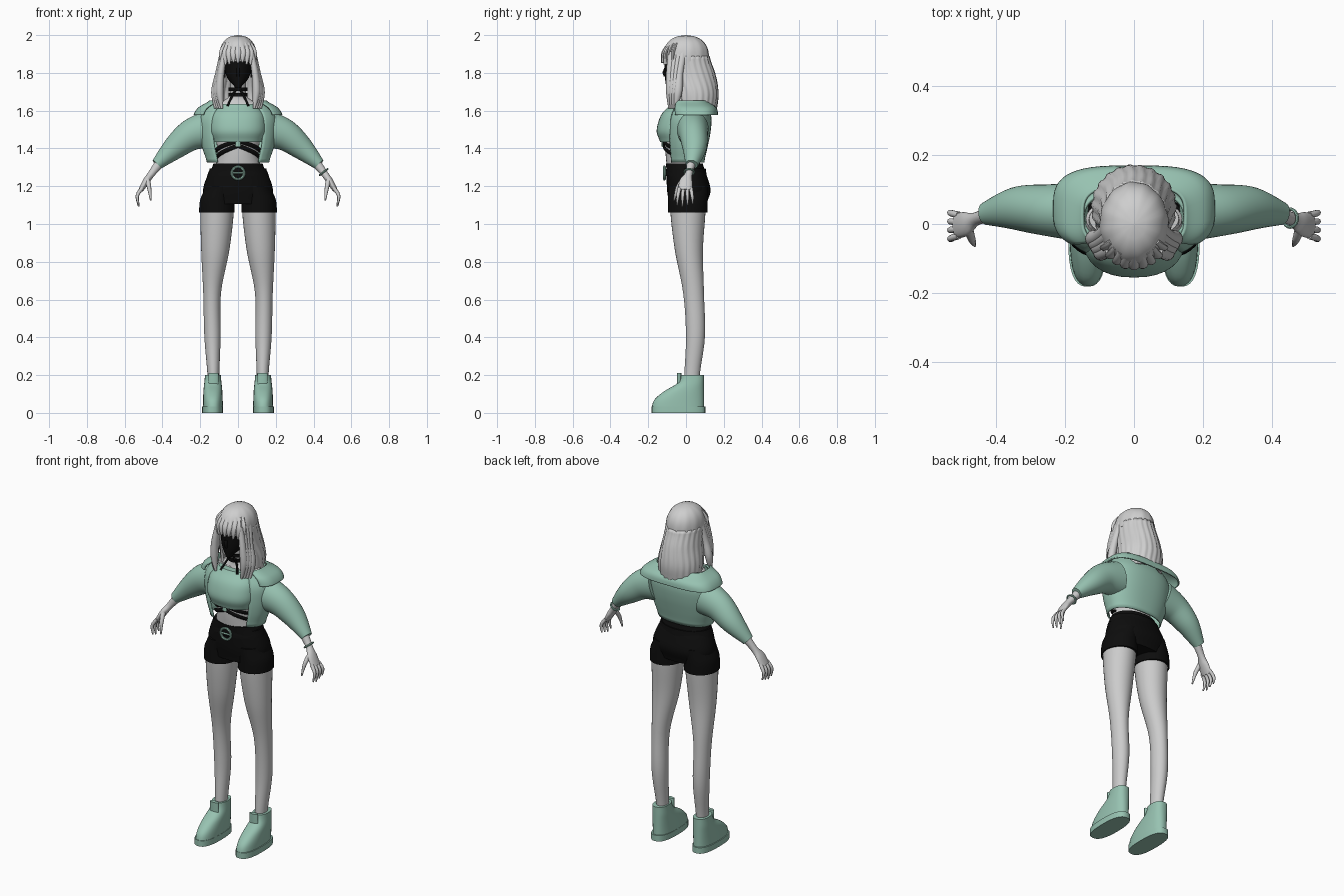
import bpy, bmesh, math
from mathutils import Vector

cube = bpy.data.objects.get("Cube")
if cube:
    bpy.data.objects.remove(cube)


def material(name, red, green, blue):
    mat = bpy.data.materials.new(name)
    mat.use_nodes = True
    colour = (red, green, blue, 1)
    mat.diffuse_color = colour
    mat.node_tree.nodes["Principled BSDF"].inputs["Base Color"].default_value = colour
    return mat


SKIN = material("pale_skin", .6, .6, .6)
HAIR = material("silver_hair", .62, .62, .62)
GREEN = material("sage_green", .31, .54, .44)
BLACK = material("black", .004, .004, .004)


def sample(values, t):
    """Value at t of a constant, a rule, or a smooth run of evenly spaced values."""
    if callable(values):
        return values(t)
    if isinstance(values, (int, float)):
        return values
    last = len(values) - 1
    i = min(int(t * last), last - 1)
    f = t * last - i
    a, b, c, d = values[max(i - 1, 0)], values[i], values[i + 1], values[min(i + 2, last)]
    slope_b, slope_c = (c - a) / 2, (d - b) / 2
    ease = f * f * (3 - 2 * f)
    return (b * (1 - ease) + c * ease + slope_b * (f * (1 - f) ** 2)
            - slope_c * (f * f * (1 - f)))


def surface(name, mat, frames, sides=32, opening=0, power=2, ripple=0, thick=0, mirror=False):
    """Skin through rings given as centre and two half axes; opening is the gap at the front in degrees."""
    bm = bmesh.new()
    rings = []
    start = math.radians(opening / 2 - 90)
    sweep = math.radians(360 - opening)
    for centre, u, v in frames:
        ring = []
        for j in range(sides + 1 if opening else sides):
            angle = start + sweep * j / sides
            c, s = math.cos(angle), math.sin(angle)
            c = math.copysign(abs(c) ** (2 / power), c)
            s = math.copysign(abs(s) ** (2 / power), s)
            swell = 1 + ripple * math.sin(j * math.pi / 2 + math.sin(centre.z * 25))
            ring.append(bm.verts.new(centre + (u * c + v * s) * swell))
        rings.append(ring)
    for low, high in zip(rings, rings[1:]):
        for j in range(sides):
            k = (j + 1) % len(low)
            bm.faces.new((low[j], low[k], high[k], high[j]))
    if not opening:
        bm.faces.new(rings[0])
        bm.faces.new(rings[-1])
    bmesh.ops.recalc_face_normals(bm, faces=bm.faces)
    for face in bm.faces:
        face.smooth = True
    mesh = bpy.data.meshes.new(name)
    bm.to_mesh(mesh)
    bm.free()
    mesh.set_sharp_from_angle(angle=math.radians(45))
    mesh.materials.append(mat)
    ob = bpy.data.objects.new(name, mesh)
    bpy.context.collection.objects.link(ob)
    if thick:
        ob.modifiers.new("thickness", "SOLIDIFY").thickness = thick
    if mirror:
        ob.modifiers.new("mirror", "MIRROR").use_mirror_merge = False


def column(name, mat, bottom, top, width, depth, y=0, x=0, steps=16, **style):
    """Level rings stacked from bottom to top."""
    frames = []
    for i in range(steps + 1):
        t = i / steps
        centre = Vector((sample(x, t), sample(y, t), bottom + (top - bottom) * t))
        frames.append((centre, Vector((sample(width, t), 0, 0)), Vector((0, sample(depth, t), 0))))
    surface(name, mat, frames, **style)


def limb(name, mat, points, width, depth=None, steps=16, **style):
    """Rings square to a path; width lies along y."""
    points = [Vector(p) for p in points]
    path = [sample(points, i / steps) for i in range(steps + 1)]
    frames = []
    for i, centre in enumerate(path):
        along = (path[min(i + 1, steps)] - path[max(i - 1, 0)]).normalized()
        side = Vector((0, 1, 0))
        side = (side - along * side.dot(along)).normalized()
        w = sample(width, i / steps)
        d = sample(depth, i / steps) if depth else w
        frames.append((centre, side * w, along.cross(side) * d))
    surface(name, mat, frames, **style)


def hoop(name, mat, location, rotation, radius, minor):
    bpy.ops.mesh.primitive_torus_add(location=location, rotation=rotation, major_radius=radius,
                                     minor_radius=minor, major_segments=28, minor_segments=8)
    ob = bpy.context.object
    ob.name = name
    ob.data.materials.append(mat)
    bpy.ops.object.shade_smooth_by_angle()


# Legs and shoes
column("legs", SKIN, .17, 1.1, width=(.03, .043, .047, .075, .09), depth=(.04, .05, .055, .075, .095),
       y=(.03, .05, .04, .015, .01), x=(.13, .135, .137, .12, .11), steps=24, mirror=True)
column("shoe_soles", GREEN, 0, .035, width=.056, depth=.142, y=-.04, x=.135, steps=2, power=2.6, mirror=True)
shoe_depth = (.138, .13, .105, .07, .06)
column("shoes", GREEN, .03, .2, width=(.053, .05, .042), depth=shoe_depth,
       y=[.095 - d for d in shoe_depth], x=.133, power=2.4, mirror=True)
column("shoe_tongues", GREEN, .13, .21, width=.027, depth=.011, y=-.036, x=.13, steps=4, mirror=True)

# Shorts, belt and buckle
column("shorts_hips", BLACK, 1.105, 1.32, width=(.17, .185, .165, .13), depth=(.1, .115, .108, .097),
       y=(.01, .015, .005, -.008), power=2.2)
column("shorts_legs", BLACK, 1.06, 1.2, width=(.094, .09, .075), depth=.105, y=.01, x=(.112, .11, .095),
       steps=8, mirror=True)
column("belt", BLACK, 1.255, 1.295, width=(.163, .149), depth=(.11, .104), steps=4)
hoop("belt_buckle", GREEN, (0, -.114, 1.27), (math.pi / 2, 0, 0), .033, .007)
limb("buckle_bar", GREEN, [(side * .032, -.114, 1.27) for side in (-1, 1)], width=.005, steps=2, sides=8)

# Torso, neck and crop top
column("torso", SKIN, 1.28, 1.64, width=(.125, .108, .12, .14, .13), depth=(.09, .088, .09, .1, .06),
       y=(-.01, -.02, -.02, -.01, .015))
column("neck", SKIN, 1.62, 1.76, width=(.14, .055, .042, .042), depth=(.065, .044, .042, .042),
       y=(.015, .005, -.01, -.015))
column("crop_top", GREEN, 1.435, 1.635, width=(.13, .147, .148, .138, .1), depth=(.1, .115, .112, .1, .072),
       y=(-.038, -.04, -.036, -.027, -.012), power=2.3)


# Crossed straps that follow the waist
def waist_strap(name, low, high):
    path = []
    for i in range(9):
        t = i / 8
        angle = -math.pi / 2 * (1 - t)
        path.append((.115 * math.cos(angle), .1 * math.sin(angle) - .018, high + (low - high) * t))
    limb(name, BLACK, path, width=.006, depth=.011, sides=10, mirror=True)


waist_strap("upper_waist_straps", 1.385, 1.44)
waist_strap("lower_waist_straps", 1.345, 1.415)
column("strap_clasp", GREEN, 1.41, 1.445, width=.013, depth=.005, y=-.125, steps=2, sides=8)

# Choker bands and straps
for name, height in (("lower", 1.675), ("upper", 1.705)):
    column(name + "_choker_band", BLACK, height, height + .018, width=.049, depth=.049, y=-.01, steps=2)
limb("choker_straps", BLACK, [(.012, -.06, 1.71), (.035, -.062, 1.67), (.055, -.085, 1.625)],
     width=.006, sides=8, mirror=True)

# Open jacket with puffed sleeves and a wide dropped collar
column("jacket_body", GREEN, 1.325, 1.65, width=(.165, .19, .203, .2, .15), depth=(.097, .11, .12, .118, .085),
       y=(0, .02), sides=40, opening=76, power=2.3, thick=.008)
column("jacket_collar", GREEN, 1.578, 1.655, width=(.235, .21, .15), depth=(.125, .12, .09),
       y=(.045, .04, .022), sides=40, opening=84, power=3.2, thick=.008)
limb("sleeves", GREEN, [(.16, .035, 1.5), (.25, .04, 1.47), (.34, .045, 1.4), (.43, .03, 1.315)],
     width=(.085, .075, .063, .033), depth=(.1, .083, .062, .031), mirror=True)

# Forearms, hands and bracelet
limb("forearms_and_palms", SKIN, [(.39, .035, 1.355), (.455, .016, 1.27), (.487, 0, 1.225), (.515, -.004, 1.178)],
     width=(.03, .019, .035, .036), depth=(.03, .019, .018, .013), sides=20, mirror=True)
for i, name in enumerate(("little", "ring", "middle", "index")):
    y = .026 - .02 * i
    tip = 1.092 + .008 * abs(i - 2)
    limb(name + "_fingers", SKIN, [(.508, y, 1.19), (.533, y * 1.25, 1.15), (.526, y * 1.4, tip)],
         width=(.01, .009, .004), sides=10, mirror=True)
limb("thumbs", SKIN, [(.48, -.015, 1.235), (.47, -.045, 1.19), (.462, -.063, 1.125)],
     width=(.014, .011, .004), sides=10, mirror=True)
hoop("bracelet", GREEN, (.453, .017, 1.275), (0, math.radians(142), 0), .026, .005)

# Head with dark face
column("head", BLACK, 1.72, 1.92, width=(.015, .055, .07, .072, .06), depth=(.02, .066, .083, .09, .08),
       y=(-.085, -.045, -.03, -.02, -.01))
column("nose", BLACK, 1.78, 1.825, width=.009, depth=(.008, .014, .006), y=-.11, steps=6, sides=12)
column("ears", BLACK, 1.775, 1.835, width=.008, depth=(.006, .018, .012), y=-.008, x=.073,
       steps=8, sides=12, mirror=True)


# Hair: crown, back curtain, front locks and fringe
def dome(radius):
    return lambda t: radius * math.sqrt(1.001 - t ** 3)


column("hair_crown", HAIR, 1.86, 2, width=dome(.1), depth=dome(.122), steps=24, sides=48, ripple=.012)
column("hair_back", HAIR, 1.59, 1.89, width=(.118, .122, .106, .098), depth=(.11, .124, .13, .118),
       y=(.05, .047, .025, .005), sides=64, opening=104, ripple=.022, thick=.014)
for i in range(4):
    shift = i / 3
    limb("front_locks_%d" % (i + 1), HAIR,
         [(.07 + .012 * shift, .06 * shift - .075, 1.91), (.09 + .012 * shift, .05 * shift - .085, 1.8),
          (.097 + .024 * shift, .04 * shift - .083, 1.7), (.085 + .035 * shift, .03 * shift - .088, 1.612)],
         width=(.02, .02, .023, .006), depth=(.014, .018, .021, .006), sides=12, mirror=True)
for i in range(9):
    angle = math.radians(14 * (i - 4))
    out, front = math.sin(angle), -math.cos(angle)
    tip = 1.852 - .0018 * (i - 4) ** 2 + .006 * (i % 2)
    limb("fringe_%d" % (i + 1), HAIR,
         [(.075 * out, .09 * front, 1.955), (.1 * out, .122 * front, 1.905), (.098 * out, .124 * front, tip)],
         width=.009, depth=(.012, .017, .005), sides=10)
